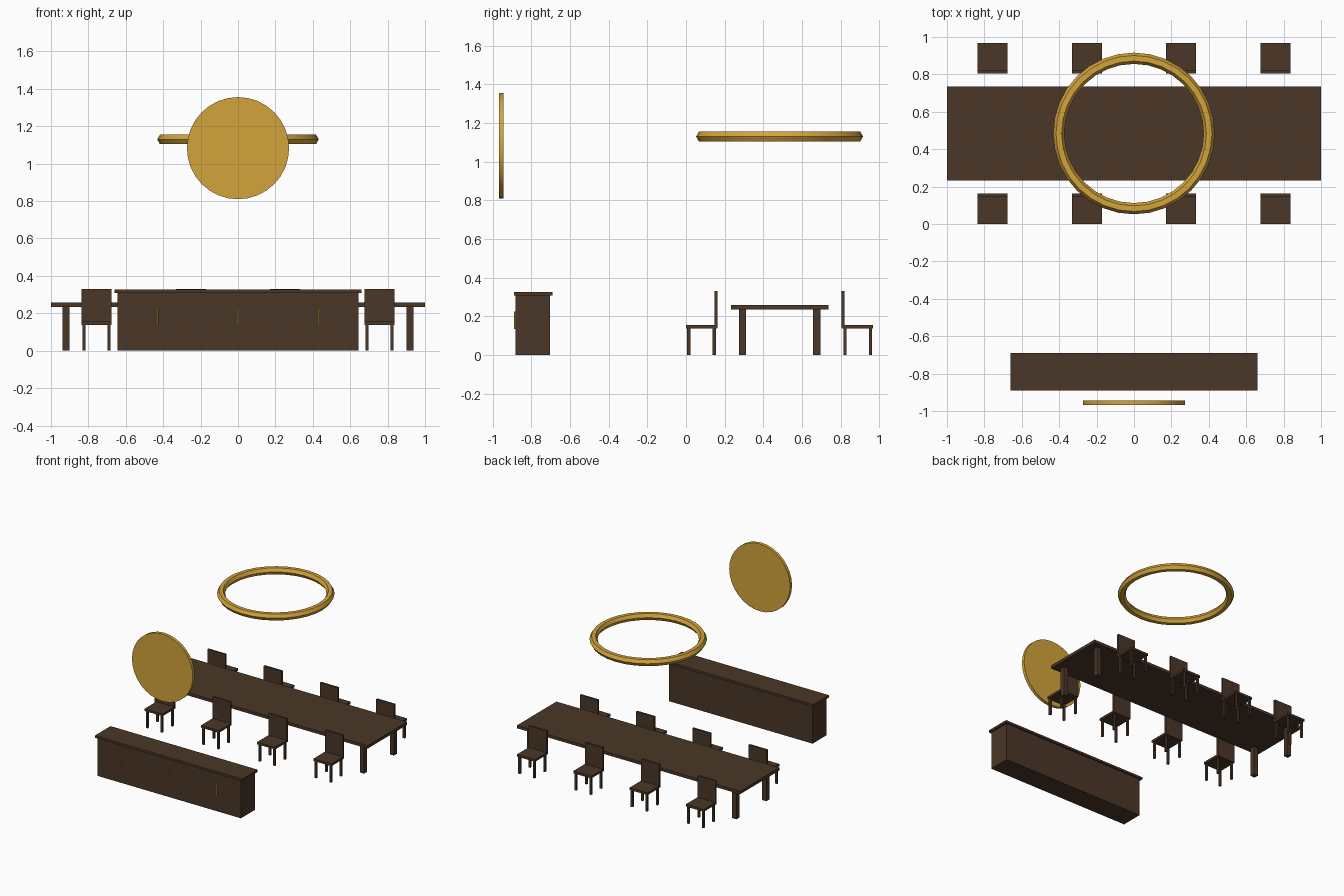
import bpy, math

if "Cube" in bpy.data.objects:
    bpy.data.objects.remove(bpy.data.objects["Cube"])


def material(name, rgb):
    m = bpy.data.materials.new(name)
    m.diffuse_color = (*rgb, 1)
    m.use_nodes = True
    m.node_tree.nodes["Principled BSDF"].inputs["Base Color"].default_value = m.diffuse_color
    return m


WOOD = material("dark_wood", (0.069, 0.038, 0.021))
GOLD = material("gold", (0.658, 0.371, 0.045))


def finish(name, mat, smooth=False):
    ob = bpy.context.object
    ob.name = ob.data.name = name
    ob.data.materials.append(mat)
    if smooth:
        bpy.ops.object.shade_smooth_by_angle(angle=math.radians(30))
    return ob


def box(name, center, size, mat=WOOD):
    bpy.ops.mesh.primitive_cube_add(size=1, location=center)
    ob = finish(name, mat)
    ob.scale = size
    bpy.ops.object.transform_apply(location=False, rotation=False, scale=True)
    return ob


def cylinder(name, center, radius, depth, sides, rotation=(0, 0, 0)):
    bpy.ops.mesh.primitive_cylinder_add(vertices=sides, radius=radius, depth=depth,
                                        location=center, rotation=rotation)
    return finish(name, GOLD, True)


TABLE_Y = 0.484

# Dining table
box("table_top", (0, TABLE_Y, 0.247), (2, 0.504, 0.024))
for sx in (-1, 1):
    for sy in (-1, 1):
        box("table_leg", (sx * 0.92, TABLE_Y + sy * 0.192, 0.118), (0.038, 0.038, 0.236))


# Chair, with the backrest on the table side (side = -1 front row, 1 back row)
def chair(x, side):
    y = TABLE_Y + side * 0.404
    box("chair_seat", (x, y, 0.147), (0.161, 0.161, 0.018))
    box("chair_back", (x, y - side * 0.076, 0.235), (0.161, 0.016, 0.192))
    for sx in (-1, 1):
        for sy in (-1, 1):
            box("chair_leg", (x + sx * 0.066, y + sy * 0.066, 0.069), (0.016, 0.016, 0.138))


for side in (-1, 1):
    for x in (-0.757, -0.252, 0.252, 0.757):
        chair(x, side)

# Sideboard with three slim handles
box("sideboard_body", (0, -0.792, 0.155), (1.286, 0.178, 0.31))
box("sideboard_top", (0, -0.79, 0.317), (1.32, 0.2, 0.018))
for x in (-0.43, 0, 0.43):
    cylinder("sideboard_handle", (x, -0.886, 0.18), 0.004, 0.092, 8)

# Round wall plate above the sideboard
cylinder("wall_disc", (0, -0.956, 1.083), 0.273, 0.025, 32, (math.pi / 2, 0, 0))

# Ring light above the table, with a six-sided section
bpy.ops.mesh.primitive_torus_add(major_radius=0.402, minor_radius=0.03, major_segments=32,
                                 minor_segments=6, location=(0, TABLE_Y, 1.13))
finish("ring_light", GOLD, True)
